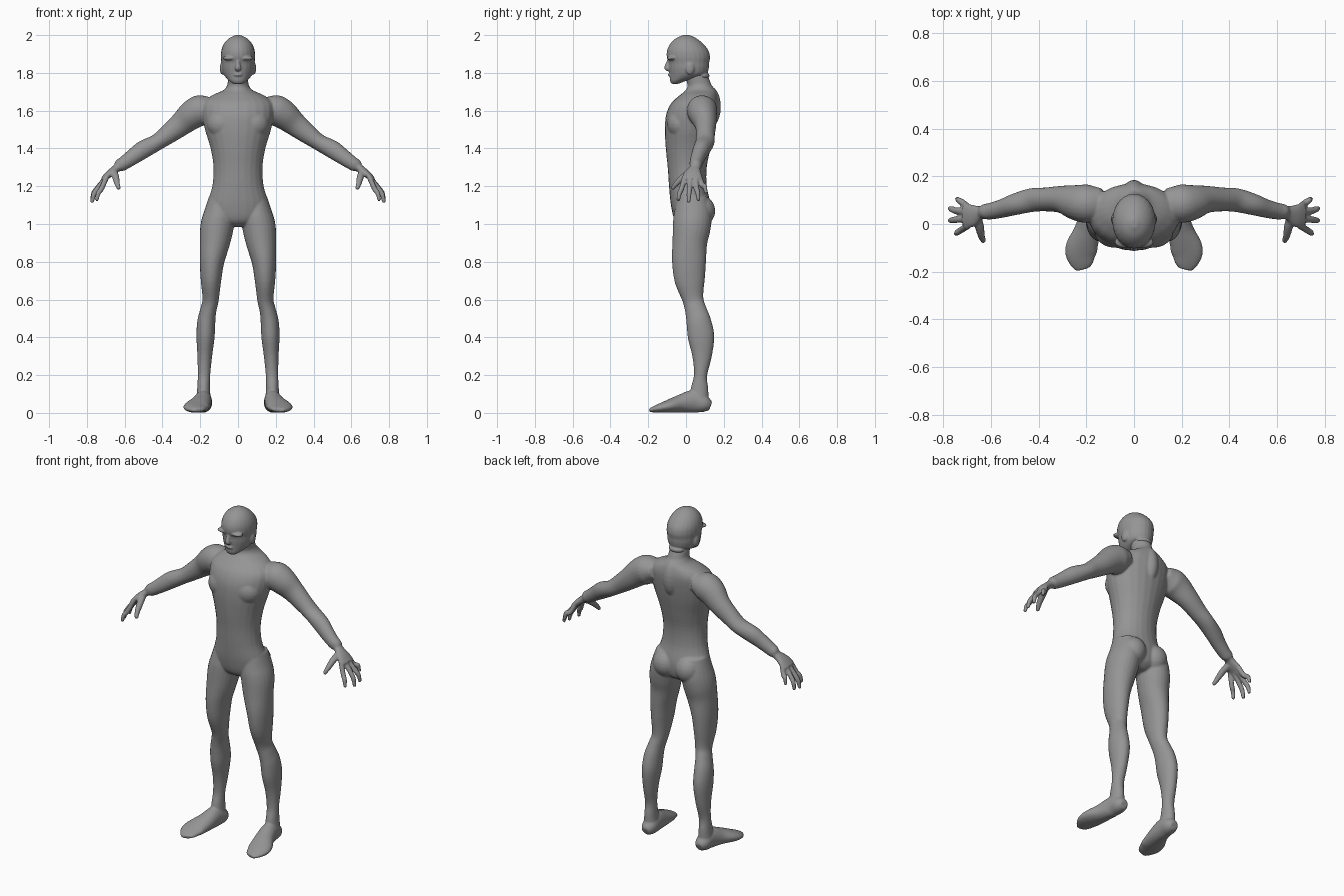
import bpy, bmesh, math
from mathutils import Vector, Matrix

if "Cube" in bpy.data.objects:
    bpy.data.objects.remove(bpy.data.objects["Cube"], do_unlink=True)

grey = bpy.data.materials.new("plain_grey")
grey.use_nodes = True
colour = (0.3, 0.3, 0.3, 1)
grey.diffuse_color = colour
grey.node_tree.nodes["Principled BSDF"].inputs["Base Color"].default_value = colour

SIDES, STEPS = 24, 4
AXIS_X, AXIS_Y = Vector((1, 0, 0)), Vector((0, 1, 0))


def smooth_rows(rows):
    """Catmull-Rom interpolation between the given rows."""
    rows = [Vector(r) for r in rows]
    result = []
    for i in range(len(rows) - 1):
        p, q = rows[i], rows[i + 1]
        before, after = rows[max(i - 1, 0)], rows[min(i + 2, len(rows) - 1)]
        for s in range(STEPS):
            t = s / STEPS
            m, n = (q - before) / 2, (after - p) / 2
            result.append(p + m * t + (3 * (q - p) - 2 * m - n) * t ** 2
                          + (2 * (p - q) + m + n) * t ** 3)
    return result + [rows[-1]]


def loft(bm, rows, axis=AXIS_X, mirror=False):
    """Skin ellipses along a path; rows are x, y, z, radius on axis, other radius."""
    rows = smooth_rows(rows)
    centres = [Vector(r[:3]) for r in rows]
    for side in ((1, -1) if mirror else (1,)):
        rings = []
        for i, row in enumerate(rows):
            along = centres[min(i + 1, len(rows) - 1)] - centres[max(i - 1, 0)]
            along.normalize()
            u = (axis - along * axis.dot(along)).normalized()
            v = along.cross(u)
            ring = []
            for k in range(SIDES):
                a = math.tau * k / SIDES
                p = centres[i] + u * row[3] * math.cos(a) + v * row[4] * math.sin(a)
                ring.append(bm.verts.new((p.x * side, p.y, p.z)))
            rings.append(ring)
        for low, high in zip(rings, rings[1:]):
            for k in range(SIDES):
                n = (k + 1) % SIDES
                bm.faces.new((low[k], low[n], high[n], high[k]))
        bm.faces.new(rings[0][::-1])
        bm.faces.new(rings[-1])


def stack(bm, levels):
    """Vertical loft of flat ellipses: z, half width, front y, back y."""
    rings = []
    for z, w, front, back in smooth_rows(levels):
        mid, depth = (front + back) / 2, (back - front) / 2
        rings.append([bm.verts.new((w * math.cos(math.tau * k / SIDES),
                                    mid + depth * math.sin(math.tau * k / SIDES), z))
                      for k in range(SIDES)])
    for low, high in zip(rings, rings[1:]):
        for k in range(SIDES):
            n = (k + 1) % SIDES
            bm.faces.new((low[k], low[n], high[n], high[k]))
    bm.faces.new(rings[0][::-1])
    bm.faces.new(rings[-1])


def blob(bm, centre, radii, mirror=False):
    for side in ((1, -1) if mirror else (1,)):
        place = Matrix.Translation((centre[0] * side, centre[1], centre[2]))
        bmesh.ops.create_uvsphere(bm, u_segments=SIDES, v_segments=12, radius=1,
                                  matrix=place @ Matrix.Diagonal((*radii, 1)))


def finish(bm, name, voxel, passes):
    """Fuse the overlapping volumes into one smooth skin."""
    bmesh.ops.recalc_face_normals(bm, faces=bm.faces[:])
    mesh = bpy.data.meshes.new(name)
    bm.to_mesh(mesh)
    bm.free()
    mesh.materials.append(grey)
    obj = bpy.data.objects.new(name, mesh)
    bpy.context.collection.objects.link(obj)
    fuse = obj.modifiers.new("fuse", 'REMESH')
    fuse.mode, fuse.voxel_size, fuse.use_smooth_shade = 'VOXEL', voxel, True
    relax = obj.modifiers.new("relax", 'SMOOTH')
    relax.factor, relax.iterations = 0.5, passes
    return obj


body = bmesh.new()

# Torso from crotch to collar
stack(body, [(.985, .05, -.02, .08), (1.02, .14, -.06, .12), (1.1, .162, -.08, .13),
             (1.2, .136, -.09, .11), (1.3, .13, -.097, .11), (1.4, .145, -.107, .13),
             (1.5, .175, -.112, .152), (1.58, .19, -.105, .165), (1.64, .185, -.078, .17),
             (1.68, .14, -.035, .165), (1.71, .075, .0, .155), (1.74, .055, .01, .13)])
# Spine ridge, buttocks and chest
blob(body, (0, .125, 1.62), (.05, .06, .11))
blob(body, (.075, .07, 1.07), (.078, .085, .085), mirror=True)
blob(body, (.08, -.03, 1.53), (.085, .07, .08), mirror=True)

# Neck
loft(body, [(0, .1, 1.64, .07, .06), (0, .075, 1.72, .056, .062),
            (0, .05, 1.8, .055, .055)])

# Arms
loft(body, [(.13, .09, 1.62, .06, .05), (.19, .085, 1.605, .08, .08),
            (.24, .09, 1.58, .075, .078), (.3, .103, 1.53, .058, .064),
            (.37, .103, 1.475, .05, .052), (.43, .1, 1.432, .05, .044),
            (.5, .082, 1.395, .045, .048), (.55, .066, 1.36, .039, .043),
            (.6, .054, 1.325, .035, .037), (.625, .052, 1.31, .032, .034),
            (.64, .05, 1.3, .026, .025)], AXIS_Y, True)
# Palms
loft(body, [(.62, .052, 1.312, .024, .022), (.65, .045, 1.29, .032, .021),
            (.685, .035, 1.262, .05, .019), (.715, .033, 1.235, .048, .014)], AXIS_Y, True)
# Fingers: knuckle y, tip x, y, z
for knuckle, x, y, z in [(-.006, .748, -.042, 1.122), (.022, .773, .014, 1.112),
                         (.048, .773, .066, 1.122), (.07, .742, .106, 1.162)]:
    loft(body, [(.695, knuckle, 1.25, .015, .014),
                (x - .025, knuckle * .5 + y * .5, z * .4 + .737, .014, .014),
                (x - .008, y * .8 + knuckle * .2, z + .04, .013, .013),
                (x, y, z, .009, .009)], AXIS_Y, True)
# Thumbs
loft(body, [(.66, .035, 1.28, .02, .02), (.648, -.012, 1.25, .019, .018),
            (.64, -.05, 1.215, .015, .015), (.63, -.075, 1.185, .01, .01)], AXIS_X, True)

# Legs
loft(body, [(.095, .03, 1.14, .06, .08), (.1, .035, 1.05, .083, .1),
            (.112, .03, .98, .088, .1), (.123, .02, .9, .08, .092),
            (.138, .016, .8, .065, .09), (.143, .02, .7, .054, .08),
            (.145, .037, .6, .043, .056), (.158, .053, .54, .043, .058),
            (.168, .068, .48, .048, .066), (.172, .08, .4, .048, .07),
            (.176, .085, .3, .039, .052), (.18, .077, .2, .033, .035),
            (.182, .072, .13, .034, .046), (.182, .07, .05, .04, .05)], AXIS_X, True)
# Feet
loft(body, [(.18, .13, .035, .024, .024), (.18, .1, .046, .042, .044),
            (.184, .04, .06, .046, .06), (.197, -.03, .048, .055, .048),
            (.222, -.11, .031, .068, .031), (.218, -.165, .02, .05, .018),
            (.212, -.19, .014, .03, .01)], AXIS_X, True)
finish(body, "body", .006, 4)

# Head with its hood
head = bmesh.new()
stack(head, [(1.742, .024, -.076, -.04), (1.757, .045, -.084, .0), (1.775, .064, -.086, .07),
             (1.795, .078, -.087, .11), (1.825, .086, -.09, .121), (1.855, .088, -.092, .123),
             (1.885, .091, -.102, .127), (1.92, .088, -.1, .118), (1.955, .074, -.083, .09),
             (1.983, .048, -.054, .055), (2.0, .014, -.015, .02)])
# Nose, lips, brow, ears and nape roll
loft(head, [(0, -.085, 1.87, .01, .012), (0, -.095, 1.845, .012, .014),
            (0, -.1, 1.825, .017, .014), (0, -.088, 1.815, .012, .008)])
blob(head, (0, -.082, 1.79), (.024, .014, .009))
blob(head, (.04, -.075, 1.878), (.042, .025, .012), mirror=True)
blob(head, (.084, .02, 1.825), (.012, .024, .034), mirror=True)
blob(head, (0, .085, 1.785), (.05, .04, .022))
finish(head, "head", .0045, 3)
